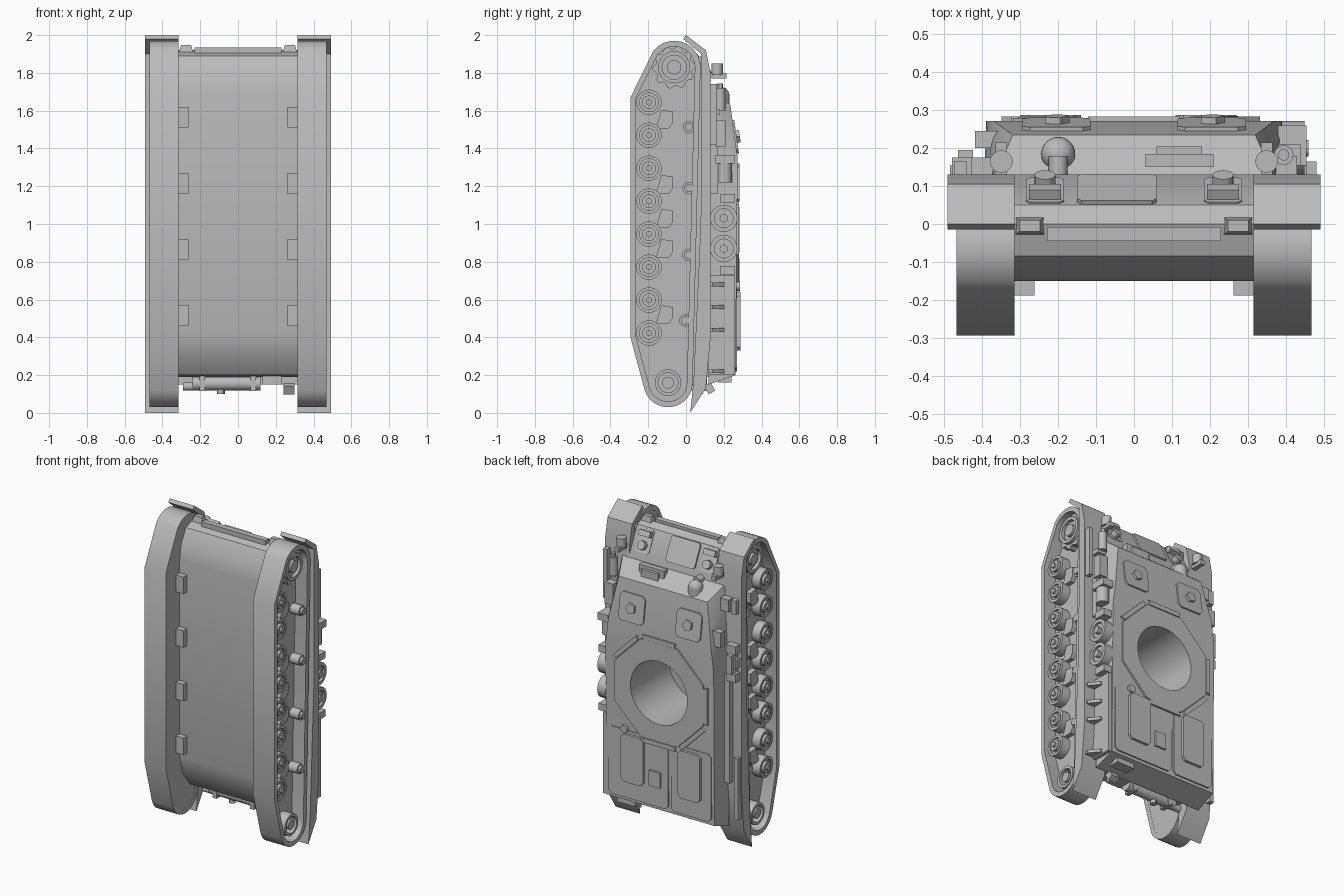
import bpy, bmesh
from math import sin, cos, pi, radians
from mathutils import Vector

if "Cube" in bpy.data.objects:
    bpy.data.objects.remove(bpy.data.objects["Cube"])

grey = bpy.data.materials.new("plain_grey")
grey.use_nodes = True
grey.diffuse_color = (0.5, 0.5, 0.5, 1)
grey.node_tree.nodes["Principled BSDF"].inputs["Base Color"].default_value = (0.5, 0.5, 0.5, 1)
parts = []


def finish(name, bm):
    bmesh.ops.recalc_face_normals(bm, faces=bm.faces)
    mesh = bpy.data.meshes.new(name)
    bm.to_mesh(mesh)
    bm.free()
    mesh.materials.append(grey)
    ob = bpy.data.objects.new(name, mesh)
    bpy.context.collection.objects.link(ob)
    parts.append(ob)
    return ob


def place(axis, p, t):
    a, b = p
    return {"x": (t, a, b), "y": (a, t, b), "z": (a, b, t)}[axis]


def prism(name, axis, pts, t0, t1):
    """Extrude a flat profile along an axis."""
    bm = bmesh.new()
    ends = [[bm.verts.new(place(axis, p, t)) for p in pts] for t in (t0, t1)]
    bm.faces.new(ends[0])
    bm.faces.new(ends[1])
    for i in range(len(pts)):
        bm.faces.new((ends[0][i - 1], ends[0][i], ends[1][i], ends[1][i - 1]))
    return finish(name, bm)


def ring(name, axis, outer, inner, t0, t1):
    """Hollow loop between two profiles with equal point counts."""
    bm = bmesh.new()
    loops = [[bm.verts.new(place(axis, p, t)) for p in pts]
             for pts, t in ((outer, t0), (outer, t1), (inner, t1), (inner, t0))]
    for k in range(4):
        a, b = loops[k - 1], loops[k]
        for i in range(len(outer)):
            bm.faces.new((a[i - 1], a[i], b[i], b[i - 1]))
    return finish(name, bm)


def box(name, x, y, z):
    return prism(name, "z", [(x[0], y[0]), (x[1], y[0]), (x[1], y[1]), (x[0], y[1])], *z)


def circle(c, r, n, start=0.0, sweep=2 * pi):
    return [(c[0] + r * cos(start + sweep * i / n), c[1] + r * sin(start + sweep * i / n))
            for i in range(n)]


def disc(name, axis, c, r, t0, t1, n=24):
    return prism(name, axis, circle(c, r, n), t0, t1)


def convex(name, pts):
    bm = bmesh.new()
    for p in pts:
        bm.verts.new(p)
    bmesh.ops.convex_hull(bm, input=bm.verts)
    bmesh.ops.dissolve_limit(bm, angle_limit=radians(1), verts=bm.verts, edges=bm.edges)
    return finish(name, bm)


def plate(name, x, z, y, h, cut=0.02):
    """Panel with clipped corners lying on the deck."""
    (a, b), (c, d) = x, z
    pts = [(a + cut, c), (b - cut, c), (b, c + cut), (b, d - cut),
           (b - cut, d), (a + cut, d), (a, d - cut), (a, c + cut)]
    return prism(name, "y", pts, y, y + h)


def lean(obs, loc, degrees):
    for ob in obs:
        ob.location = loc
        ob.rotation_euler.x = radians(degrees)


# Lower hull
hull = prism("hull", "x", [(-.15, 1.7), (-.135, 1.8), (-.085, 1.89), (0, 1.92), (.05, 1.90), (.13, 1.74),
                           (.13, .19), (.08, .19), (-.04, .2), (-.12, .3), (-.15, .42)], -.33, .33)

# Superstructure with a sloped end
shell = []
for s in (1, -1):
    shell += [(s * .395, .12, .15), (s * .39, .262, .2), (s * .395, .12, 1.2), (s * .39, .272, 1.2),
              (s * .37, .12, 1.72), (s * .32, .235, 1.63), (s * .37, .272, 1.36)]
body = convex("superstructure", shell)

# Turret ring collar and its bore
MID = (0, .97)
collar = prism("turret_collar", "y", circle(MID, .345, 8, pi / 8), .25, .28)
bore = disc("bore_cutter", "y", MID, .205, -.12, .4, 48)
for ob in (hull, body, collar):
    mod = ob.modifiers.new("bore", "BOOLEAN")
    mod.operation, mod.object, mod.solver = "DIFFERENCE", bore, "EXACT"
    bpy.context.view_layer.objects.active = ob
    bpy.ops.object.modifier_apply(modifier=mod.name)
parts.remove(bore)
bpy.data.objects.remove(bore)
for k in (0, 1, 3, 4, 5):
    a, b = pi / 8 + k * pi / 4 + .06, pi / 8 + (k + 1) * pi / 4 - .06
    edge = [(MID[0] + r * cos(t), MID[1] + r * sin(t)) for r, t in ((.34, a), (.34, b), (.37, b), (.37, a))]
    prism("collar_guard", "y", edge, .255, .284)

# Roof hatches on the slope
for s in (1, -1):
    x = .205 * s
    lid = plate("roof_hatch", (x - .09, x + .09), (-.09, .09), 0, .018)
    cap = disc("hatch_cap", "y", (x, 0), .035, .015, .035, 5)
    lean((lid, cap), (0, .25, 1.46), 8)

# Engine deck panels
plate("deck_panel_wide", (-.06, .37), (.22, .66), .262, .009)
plate("deck_panel_narrow", (-.37, -.08), (.22, .66), .262, .009)
for x in (.19, -.22):
    plate("engine_hatch", (x - .08, x + .08), (.33, .64), .268, .02)
box("small_hatch", (-.01, .07), (.265, .284), (.35, .45))
disc("filler_cap", "y", (.25, .67), .025, .26, .285, 12)

# Tracks, wheels and fenders on both sides
WHEELS = [.423 + .1745 * i for i in range(8)]
SPROCKET, IDLER = (-.063, 1.83), (-.095, .16)


def track_loop(t):
    return (circle(SPROCKET, .14 - t, 14, 0, radians(152)) + [(-.294 + t, 1.67), (-.294 + t, .4)]
            + circle(IDLER, .13 - t, 14, radians(198), radians(162)) + [(.035 - t, .16)])


FENDER = [(0, 2), (.105, 1.92), (.13, 1.8), (.13, .4), (.105, .13), (.022, 0),
          (.04, .17), (.078, 1.0), (.08, 1.9), (-.015, 1.98)]

for s in (1, -1):
    ring("track_belt", "x", track_loop(0), track_loop(.03), s * .315, s * .468)
    prism("track_inner_wall", "x", track_loop(.01), s * .316, s * .385)
    prism("fender", "x", FENDER, s * .315, s * .492)
    for z in WHEELS:
        c = (-.196, z)
        ring("road_wheel_rim", "x", circle(c, .067, 24), circle(c, .05, 24), s * .38, s * .442)
        disc("road_wheel_dish", "x", c, .052, s * .38, s * .43)
        disc("road_wheel_hub", "x", c, .036, s * .43, s * .45, 16)
        disc("road_wheel_cap", "x", c, .017, s * .45, s * .462, 12)
    for z in (.52, .87, 1.03, 1.21, 1.555):
        arm = [(-.16, z - .05), (-.09, z - .05), (-.07, z - .02), (-.07, z + .04), (-.13, z + .05)]
        prism("suspension_arm", "x", arm, s * .38, s * .415)
    for y, z in ((-.003, .49), (.012, .836), (.014, 1.19), (.016, 1.513)):
        disc("return_roller", "x", (y, z), .033, s * .38, s * .45, 16)
        disc("roller_cap", "x", (y, z), .022, s * .45, s * .465, 16)
    teeth = [(SPROCKET[0] + r * cos(i * pi / 20), SPROCKET[1] + r * sin(i * pi / 20))
             for i, r in enumerate([.115, .115, .098, .098] * 10)]
    prism("sprocket", "x", teeth, s * .38, s * .43)
    for c, r in ((SPROCKET, .085), (IDLER, .07)):
        ring("end_wheel_rim", "x", circle(c, r, 24), circle(c, r * .75, 24), s * .38, s * .452)
        disc("end_wheel_hub", "x", c, r * .45, s * .38, s * .45, 16)
    for z in (.515, .865, 1.215, 1.565):
        box("bump_stop", (s * .262, s * .32), (-.188, -.14), (z - .055, z + .055))
    # Lamps lying on the sloped plate, side lights and tow brackets
    x = .235 * s
    mount = plate("lamp_mount", (x - .05, x + .05), (-.075, .075), -.01, .016, .012)
    guard = box("lamp_guard", (x - .042, x + .042), (0, .035), (.025, .06))
    lamp = disc("lamp", "y", (x, -.03), .028, 0, .035, 12)
    lean((mount, guard, lamp), (0, .085, 1.825), 26)
    disc("side_light", "z", (s * .35, .165), .03, 1.79, 1.85, 16)
    box("side_light_stem", (s * .335, s * .365), (.12, .215), (1.77, 1.8))
    x = .275 * s
    corners = [(x + dx, y, z) for dx, y, z in
               ((-.04, -.03, 1.9), (.04, -.03, 1.9), (-.04, .02, 1.9), (.04, .02, 1.9),
                (-.027, -.02, 1.948), (.027, -.02, 1.948), (-.027, .01, 1.948), (.027, .01, 1.948))]
    convex("tow_bracket", corners)
box("end_rail", (-.23, .23), (-.045, -.008), (1.9, 1.935))

# Access panel on the sloped plate
panel = plate("access_panel", (-.15, .06), (-.08, .08), -.005, .016, .012)
lean((panel,), (0, .087, 1.825), 26)

# Viewport cover and domed lamp at the end of the superstructure
box("viewport_cover", (.03, .21), (.15, .185), (1.66, 1.72))
box("viewport_lid", (.06, .18), (.18, .205), (1.64, 1.7))
disc("dome_stem", "z", (-.2, .185), .045, 1.63, 1.68, 24)
disc("dome_arm", "y", (-.2, 1.715), .025, .125, .18, 16)
bm = bmesh.new()
bmesh.ops.create_uvsphere(bm, u_segments=24, v_segments=12, radius=.045)
bmesh.ops.translate(bm, vec=Vector((-.2, .185, 1.68)), verts=bm.verts)
finish("dome_lamp", bm)

# Left side: stowage rack, spare wheels, canister and boxes
box("rack_wall", (.385, .415), (.12, .26), (.2, .73))
for z in (.21, .43, .55, .67):
    prism("rack_rib", "z", [(.41, .12), (.475, .12), (.475, .14), (.425, .2), (.41, .2)], z, z + .02)
for z in (.87, 1.03):
    ring("spare_wheel_rim", "x", circle((.2, z), .072, 24), circle((.2, z), .05, 24), .39, .45)
    disc("spare_wheel_dish", "x", (.2, z), .055, .39, .435)
    disc("spare_wheel_hub", "x", (.2, z), .022, .43, .46, 12)
for z in (.755, 1.135):
    box("spare_wheel_bracket", (.385, .45), (.18, .26), (z - .022, z + .022))
box("side_locker", (.385, .43), (.12, .17), (1.16, 1.42))
box("tool_box", (.38, .44), (.155, .21), (1.41, 1.55))
box("side_drum_frame", (.38, .455), (.155, .26), (1.32, 1.365))
disc("side_drum", "z", (.415, .205), .038, 1.22, 1.33, 16)
box("tall_case", (.455, .482), (.12, .165), (1.42, 1.74))
disc("canister", "z", (.395, .182), .026, 1.6, 1.72, 16)
disc("canister_neck", "z", (.395, .182), .015, 1.72, 1.745, 12)
box("canister_bracket", (.36, .43), (.12, .18), (1.58, 1.61))

# Right side: tool strips and boxes
box("long_tool", (-.43, -.395), (.12, .165), (.45, 1.16))
box("short_tool", (-.485, -.455), (.12, .155), (.22, .62))
for z in (1.15, 1.24, 1.33):
    box("clamp_block", (-.48, -.41), (.12, .175), (z - .028, z + .028))
box("clamp_rail", (-.465, -.425), (.12, .195), (1.18, 1.3))
box("side_box", (-.43, -.37), (.12, .175), (1.57, 1.65))
box("outer_side_box", (-.475, -.44), (.12, .165), (1.56, 1.65))
box("side_vision_block", (-.42, -.36), (.2, .245), (1.36, 1.46))

# Exhaust pipe and fittings at the lower end
disc("exhaust_pipe", "x", (.07, .155), .036, -.24, .12, 20)
disc("exhaust_tip", "x", (.07, .14), .022, -.29, -.24, 16)
for x in (-.19, .08):
    box("pipe_band", (x - .015, x + .015), (.03, .11), (.115, .2))
box("pipe_bracket", (.13, .23), (.02, .11), (.15, .22))
disc("pipe_outlet", "z", (-.09, .07), .02, .1, .13, 12)
box("end_step", (.2, .33), (.17, .24), (.16, .21))
stop = box("end_lamp", (-.03, .03), (-.02, .02), (-.025, .025))
lean((stop,), (.27, .125, .13), 30)

# Rounded parts get smooth shading with crisp edges
bpy.ops.object.select_all(action="DESELECT")
for ob in parts:
    ob.select_set(True)
bpy.context.view_layer.objects.active = parts[0]
bpy.ops.object.shade_smooth_by_angle(angle=radians(30))
